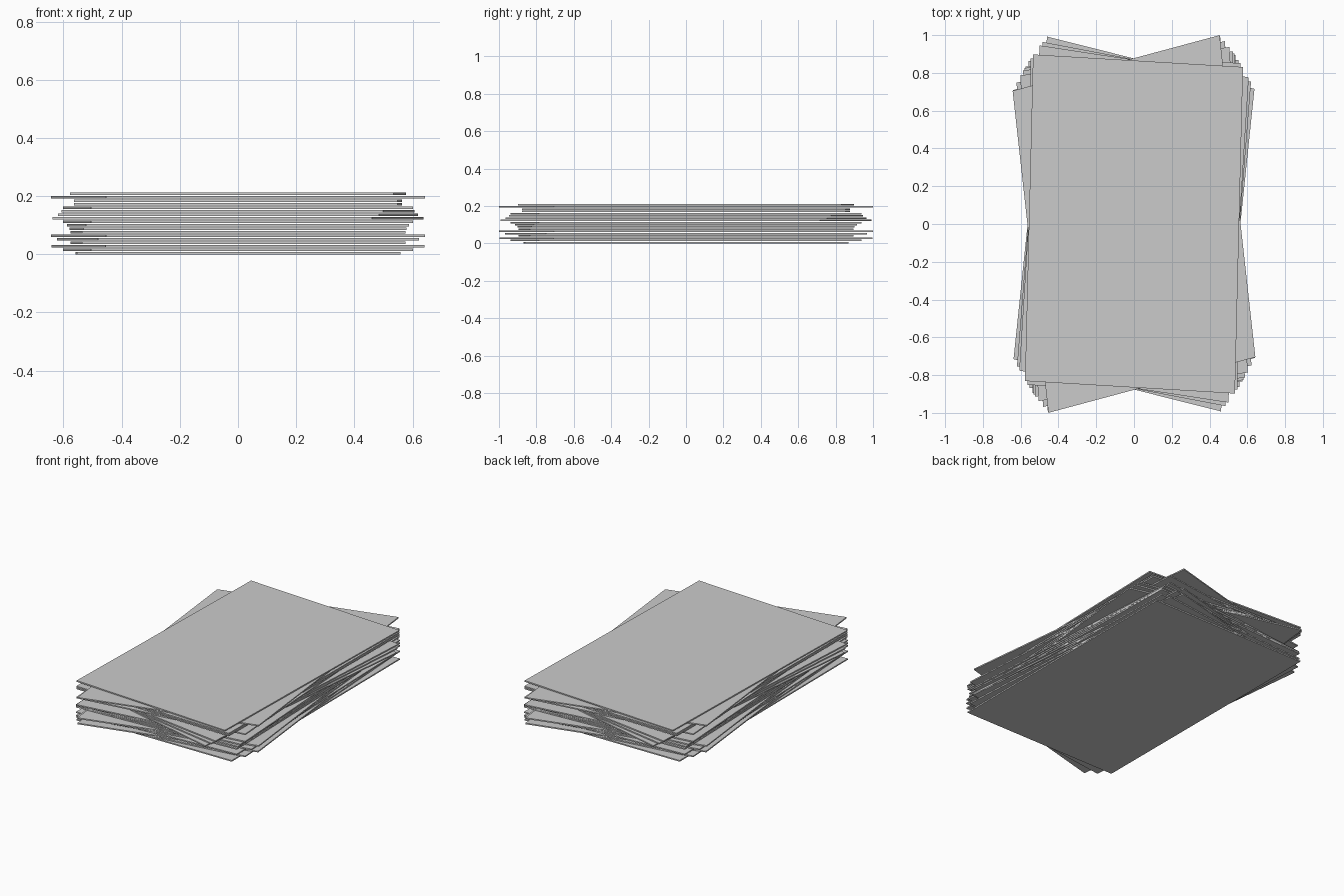
import bpy
from math import radians, sin, cos

if "Cube" in bpy.data.objects:
    bpy.data.objects.remove(bpy.data.objects["Cube"])

HX, HY = 0.556, 0.865      # half width and half length of a sheet
THICK, STEP = 0.008, 0.012

# twist of each sheet in degrees, bottom to top
TWISTS = [0.2, 5, 9.6, 2, 7.3, 9.8, 2, 2.5, 3.3, 5, -9.2, -7, -5.6, 5, -0.8, -0.8, 9.8, -2.2]


def sheet(index, degrees):
    # a square twisted first, then stretched, so the sheet is slightly skewed
    a = radians(degrees)
    outline = [(HX * (x * cos(a) - y * sin(a)), HY * (x * sin(a) + y * cos(a)))
               for x, y in ((-1, -1), (1, -1), (1, 1), (-1, 1))]
    z = index * STEP
    verts = [(x, y, z + h) for h in (0, THICK) for x, y in outline]
    faces = [(3, 2, 1, 0), (4, 5, 6, 7)]
    faces += [(i, (i + 1) % 4, (i + 1) % 4 + 4, i + 4) for i in range(4)]
    mesh = bpy.data.meshes.new("paper_sheet")
    mesh.from_pydata(verts, [], faces)
    ob = bpy.data.objects.new(f"paper_sheet_{index + 1:02d}", mesh)
    bpy.context.collection.objects.link(ob)


# stack of loose sheets
for i, twist in enumerate(TWISTS):
    sheet(i, twist)
